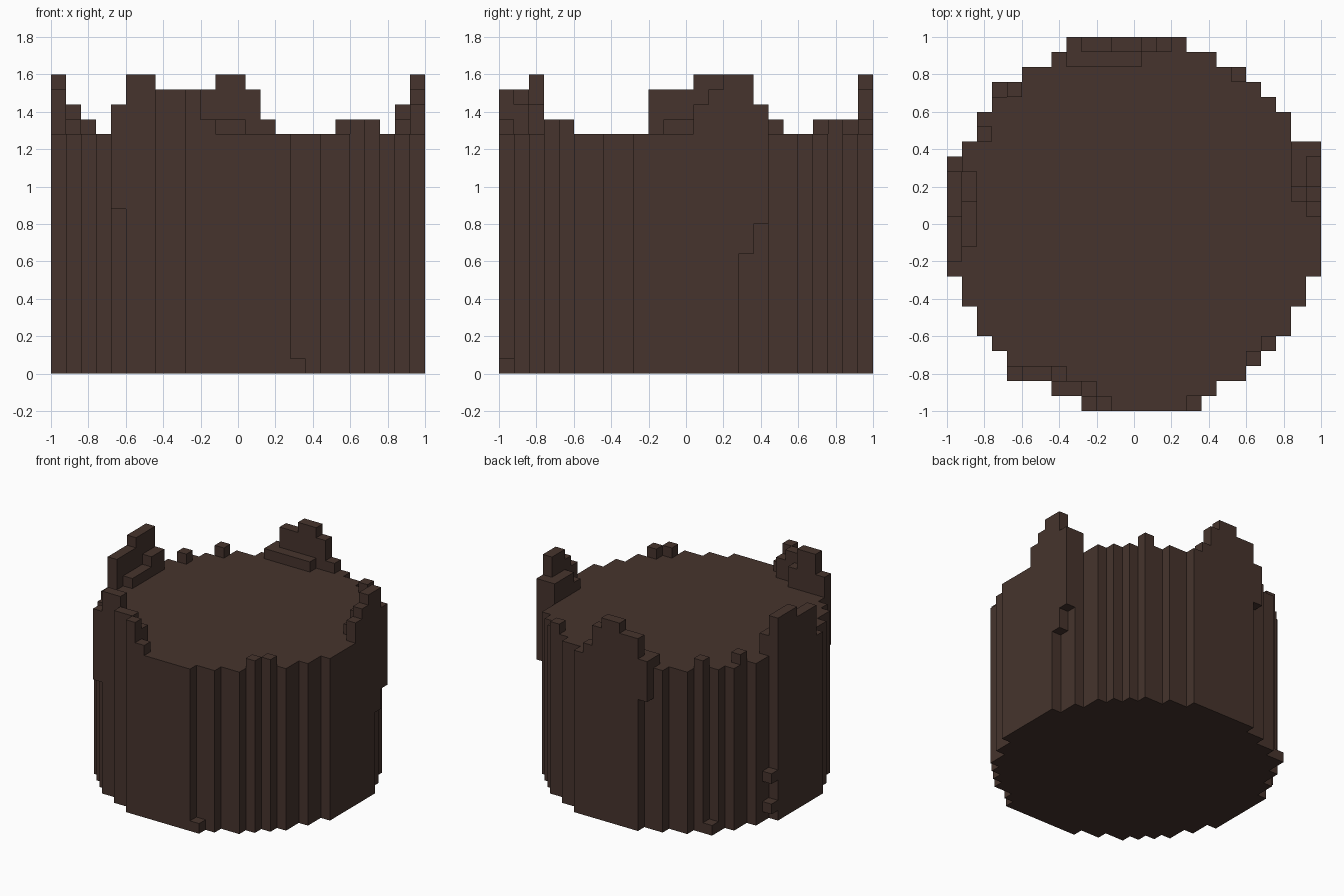
import bpy, bmesh

if "Cube" in bpy.data.objects:
    bpy.data.objects.remove(bpy.data.objects["Cube"])

V = 0.08          # size of one block
N = 25            # blocks across
TOP = 16          # height of the flat top in blocks

bark = bpy.data.materials.new("dark_brown_bark")
bark.diffuse_color = (0.061, 0.034, 0.026, 1)
bark.use_nodes = True
bark.node_tree.nodes["Principled BSDF"].inputs["Base Color"].default_value = bark.diffuse_color

cells = set()


def fill(x0, x1, y0, y1, z0, z1):
    """Fill a box of blocks; x and y in units, z in blocks."""
    def idx(a):
        return round((a + 1) / V)
    for i in range(idx(x0), idx(x1)):
        for j in range(idx(y0), idx(y1)):
            for k in range(z0, z1):
                cells.add((i, j, k))


# Round trunk: half width in blocks for each distance from the middle row
half = [12, 12, 12, 12, 11, 11, 10, 10, 9, 8, 7, 5, 3]
for j in range(N):
    h = half[abs(j - 12)]
    for i in range(12 - h, 13 + h):
        for k in range(TOP):
            cells.add((i, j, k))

# Splintered rim, left side
fill(-1, -.92, -.2, .04, TOP, 19)
fill(-1, -.92, .04, .28, TOP, 20)
fill(-.92, -.84, -.12, .12, TOP, 17)
fill(-.92, -.84, .12, .28, TOP, 18)

# Rim, right side, with bark hanging past the trunk
fill(.92, 1, .04, .12, TOP, 18)
fill(.92, 1, .12, .2, TOP, 19)
fill(.92, 1, .2, .28, TOP, 20)
fill(.92, 1, .28, .36, 8, 20)
fill(.92, 1, .36, .44, 10, 18)
fill(.84, .92, .12, .2, TOP, 17)
fill(.84, .92, .2, .44, TOP, 18)

# Rim, back
fill(-.36, -.28, .92, 1, 13, 17)
fill(-.28, -.12, .92, 1, TOP, 19)
fill(-.12, .04, .92, 1, TOP, 20)
fill(.04, .12, .92, 1, TOP, 19)
fill(.12, .2, .92, 1, TOP, 17)
fill(-.36, .04, .84, .92, TOP, 17)

# Rim, front left
fill(-.68, -.6, -.84, -.76, 11, 18)
fill(-.6, -.44, -.84, -.76, TOP, 20)
fill(-.44, -.36, -.84, -.76, TOP, 18)
fill(-.44, -.28, -.92, -.84, TOP, 19)
fill(-.28, -.2, -.92, -.84, TOP, 18)
fill(-.28, -.2, -1, -.92, TOP, 19)
fill(-.2, -.12, -1, -.92, TOP, 17)

# Single chips on the rim
for x, y in [(-.84, .44), (-.68, .68), (.52, .76), (.6, -.76), (.68, -.68)]:
    fill(x, x + V, y, y + V, TOP, 17)

# Small knobs on the bark
for x, y, z in [(.28, -1, 0), (-.76, .68, 0), (-1, .28, 1), (-1, .28, 4)]:
    fill(x, x + V, y, y + V, z, z + 1)

# Skin the blocks: a face wherever a block meets air
bm = bmesh.new()
verts = {}


def vert(p):
    if p not in verts:
        verts[p] = bm.verts.new((p[0] * V - 1, p[1] * V - 1, p[2] * V))
    return verts[p]


for c in sorted(cells):
    for a in range(3):
        b, d = (a + 1) % 3, (a + 2) % 3
        for s in (0, 1):
            n = list(c)
            n[a] += 2 * s - 1
            if tuple(n) in cells:
                continue
            quad = []
            for u, w in ((0, 0), (1, 0), (1, 1), (0, 1)):
                p = list(c)
                p[a] += s
                p[b] += u
                p[d] += w
                quad.append(vert(tuple(p)))
            bm.faces.new(quad if s else quad[::-1])

# Merge coplanar faces into large flat ones
bmesh.ops.dissolve_limit(bm, angle_limit=0.01, verts=bm.verts[:], edges=bm.edges[:])
mesh = bpy.data.meshes.new("tree_stump")
bm.to_mesh(mesh)
bm.free()
mesh.materials.append(bark)
stump = bpy.data.objects.new("tree_stump", mesh)
bpy.context.collection.objects.link(stump)
